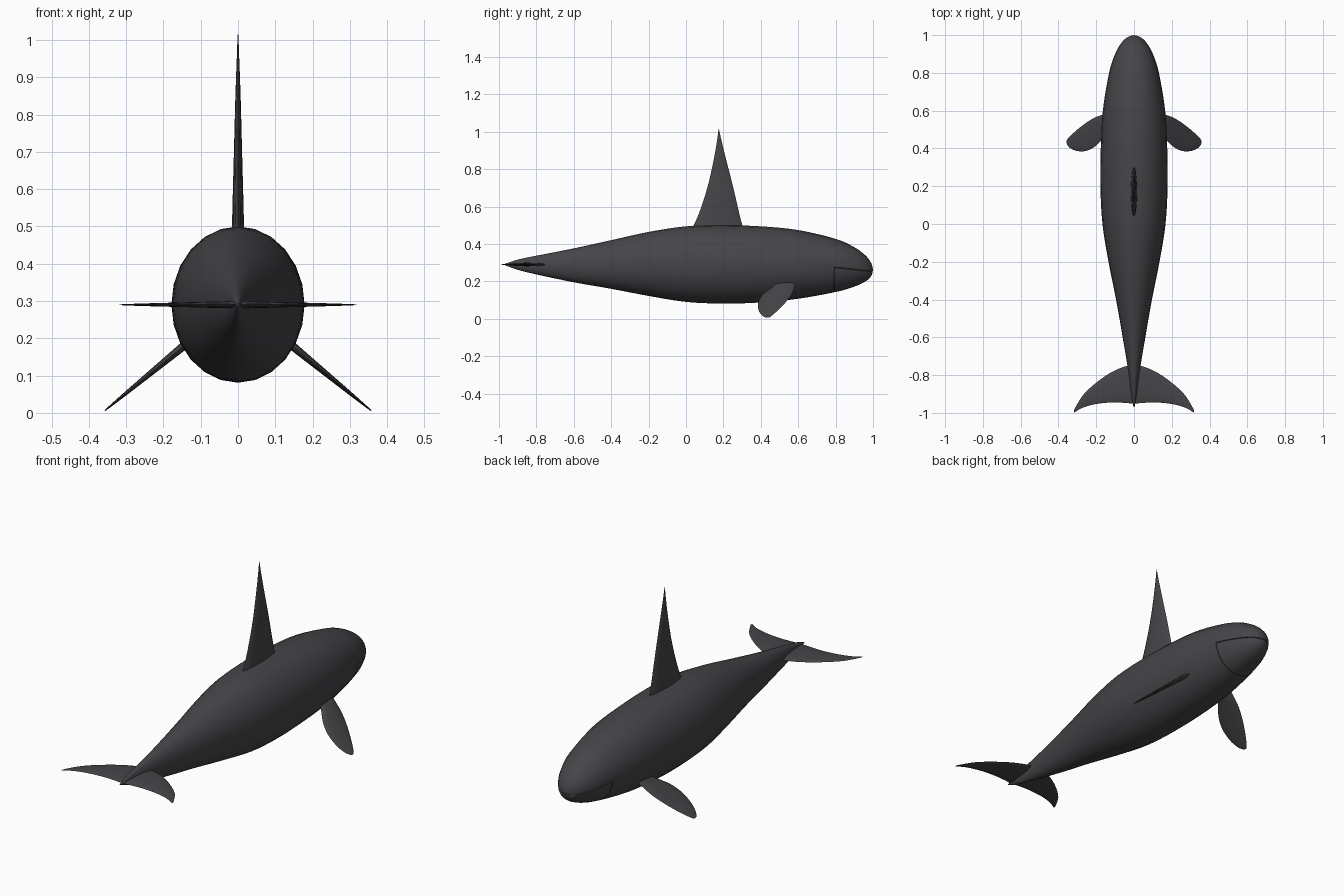
import bpy, bmesh, math
from mathutils import Vector

if "Cube" in bpy.data.objects:
    bpy.data.objects.remove(bpy.data.objects["Cube"], do_unlink=True)

# Single dark skin colour
skin = bpy.data.materials.new("dark_grey_skin")
skin.use_nodes = True
SKIN = (0.06, 0.058, 0.065, 1)
skin.diffuse_color = SKIN
bsdf = next(n for n in skin.node_tree.nodes if n.type == 'BSDF_PRINCIPLED')
bsdf.inputs["Base Color"].default_value = SKIN
bsdf.inputs["Roughness"].default_value = 0.6


def smooth_stations(stations, steps):
    """Catmull-Rom interpolation between rows of values."""
    rows = [Vector(s) for s in stations]
    out = []
    for i in range(len(rows) - 1):
        b, c = rows[i], rows[i + 1]
        a, d = rows[max(i - 1, 0)], rows[min(i + 2, len(rows) - 1)]
        for k in range(steps):
            t = k / steps
            out.append(0.5 * (2 * b + (c - a) * t + (2 * a - 5 * b + 4 * c - d) * t**2
                              + (3 * b - a - 3 * c + d) * t**3))
    return out + [rows[-1]]


def loft(rings):
    """Skin a list of equal rings and close both ends."""
    bm = bmesh.new()
    loops = [[bm.verts.new(p) for p in ring] for ring in rings]
    n = len(loops[0])
    for a, b in zip(loops, loops[1:]):
        for i in range(n):
            j = (i + 1) % n
            bm.faces.new((a[i], a[j], b[j], b[i]))
    bm.faces.new(loops[0])
    bm.faces.new(loops[-1])
    bmesh.ops.remove_doubles(bm, verts=bm.verts, dist=0.0003)
    bmesh.ops.recalc_face_normals(bm, faces=bm.faces)
    return bm


def finish(bm, name, angle):
    mesh = bpy.data.meshes.new(name)
    bm.to_mesh(mesh)
    bm.free()
    mesh.materials.append(skin)
    obj = bpy.data.objects.new(name, mesh)
    bpy.context.collection.objects.link(obj)
    bpy.ops.object.select_all(action='DESELECT')
    obj.select_set(True)
    bpy.context.view_layer.objects.active = obj
    bpy.ops.object.shade_smooth_by_angle(angle=math.radians(angle))
    return obj


def fin(name, stations, place, sides=12):
    """Lens-section fin; station = span, leading y, trailing y, half thickness."""
    rings = []
    for span, lead, trail, thick in smooth_stations(stations, 4):
        ring = []
        for k in range(sides):
            a = math.tau * k / sides
            y = (lead + trail) / 2 + (lead - trail) / 2 * math.cos(a)
            ring.append(place(span, y, thick * math.sin(a)))
        rings.append(ring)
    return finish(loft(rings), name, 50)


# Body: y, half width, top z, bottom z
BODY = [(-0.97, 0.003, 0.293, 0.287), (-0.9, 0.015, 0.316, 0.262),
        (-0.8, 0.027, 0.337, 0.237), (-0.6, 0.06, 0.376, 0.195),
        (-0.4, 0.095, 0.42, 0.16), (-0.2, 0.135, 0.464, 0.122),
        (0, 0.167, 0.494, 0.09), (0.2, 0.178, 0.5, 0.081),
        (0.4, 0.176, 0.494, 0.087), (0.6, 0.165, 0.474, 0.107),
        (0.8, 0.132, 0.427, 0.143), (0.9, 0.1, 0.382, 0.172),
        (0.96, 0.066, 0.338, 0.2), (0.99, 0.033, 0.298, 0.228),
        (1.0, 0, 0.262, 0.262)]
SIDES = 24
rings = []
for y, w, top, bottom in smooth_stations(BODY, 4):
    mid, half = (top + bottom) / 2, (top - bottom) / 2
    rings.append([(w * math.cos(math.tau * k / SIDES), y,
                   mid + half * math.sin(math.tau * k / SIDES)) for k in range(SIDES)])
bm = loft(rings)

# Lower jaw: cut its outline into the head, then sink a narrow seam around it
JAW_BACK, CORNER_Z, LIP_SLOPE = 0.79, 0.277, -0.11


def head_cut(point, normal):
    faces = [f for f in bm.faces if f.calc_center_median().y > JAW_BACK - 0.06]
    geom = set(faces)
    for f in faces:
        geom.update(f.edges)
        geom.update(f.verts)
    bmesh.ops.bisect_plane(bm, geom=list(geom), dist=0.0005,
                           plane_co=point, plane_no=normal)


head_cut((0, JAW_BACK, 0), (0, 1, 0))
head_cut((0, JAW_BACK, CORNER_Z), (0, -LIP_SLOPE, 1))
jaw = []
for f in bm.faces:
    c = f.calc_center_median()
    if c.y > JAW_BACK and c.z < CORNER_Z + LIP_SLOPE * (c.y - JAW_BACK):
        jaw.append(f)
for depth in (-0.004, 0.004):
    bmesh.ops.inset_region(bm, faces=jaw, thickness=0.002, depth=depth,
                           use_even_offset=False)
finish(bm, "body", 40)

# Tall dorsal fin
fin("dorsal_fin",
    [(0.46, 0.312, 0.02, 0.017), (0.55, 0.288, 0.064, 0.015),
     (0.7, 0.253, 0.114, 0.011), (0.85, 0.215, 0.148, 0.007),
     (0.96, 0.188, 0.167, 0.003), (1.015, 0.176, 0.174, 0.001)],
    lambda s, y, t: (t, y, s))

# Paired flippers and tail flukes
FLIPPER = [(0.11, 0.595, 0.5, 0.012), (0.15, 0.583, 0.468, 0.011),
           (0.2, 0.567, 0.415, 0.009), (0.25, 0.538, 0.388, 0.007),
           (0.3, 0.5, 0.386, 0.005), (0.335, 0.468, 0.4, 0.003),
           (0.352, 0.45, 0.417, 0.002), (0.357, 0.44, 0.43, 0.001)]
FLUKE = [(0, -0.745, -0.952, 0.01), (0.05, -0.755, -0.947, 0.009),
         (0.12, -0.785, -0.945, 0.007), (0.2, -0.84, -0.953, 0.005),
         (0.27, -0.906, -0.972, 0.003), (0.318, -0.985, -0.999, 0.001)]
for label, side in (("left", 1), ("right", -1)):
    fin(label + "_flipper", FLIPPER,
        lambda s, y, t: (side * (s + t * 0.64), y, 0.18 - (s - 0.145) * 0.82 + t * 0.77))
    fin(label + "_tail_fluke", FLUKE,
        lambda s, y, t: (side * s, y, 0.29 + t))
